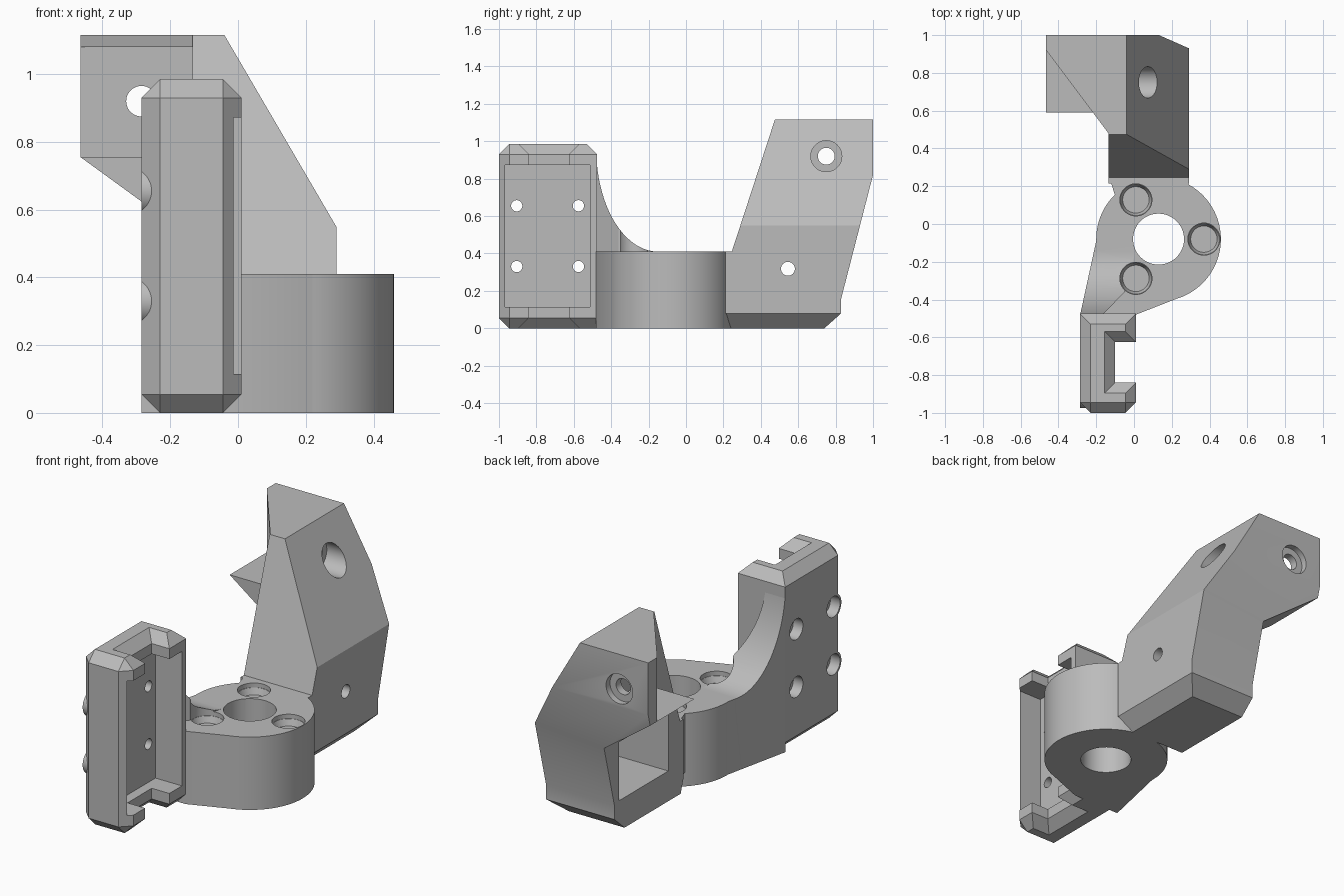
import bpy, bmesh, math
from mathutils import Vector

if "Cube" in bpy.data.objects:
    bpy.data.objects.remove(bpy.data.objects["Cube"], do_unlink=True)

GREY = (0.5, 0.5, 0.5, 1)
mat = bpy.data.materials.new("plain grey")
mat.use_nodes = True
mat.diffuse_color = GREY
mat.node_tree.nodes["Principled BSDF"].inputs["Base Color"].default_value = GREY


def to_object(name, bm):
    bmesh.ops.recalc_face_normals(bm, faces=bm.faces)
    mesh = bpy.data.meshes.new(name)
    bm.to_mesh(mesh)
    bm.free()
    mesh.materials.append(mat)
    obj = bpy.data.objects.new(name, mesh)
    bpy.context.collection.objects.link(obj)
    return obj


def loft(name, axis, ring_a, lo, ring_b, hi):
    """Solid between two matching outlines lying across the given axis."""
    place = {"x": lambda p, t: (t, p[0], p[1]),
             "y": lambda p, t: (p[0], t, p[1]),
             "z": lambda p, t: (p[0], p[1], t)}[axis]
    bm = bmesh.new()
    a = [bm.verts.new(place(p, lo)) for p in ring_a]
    b = [bm.verts.new(place(p, hi)) for p in ring_b]
    bm.faces.new(a)
    bm.faces.new(b)
    for i in range(len(a)):
        j = (i + 1) % len(a)
        bm.faces.new((a[i], a[j], b[j], b[i]))
    return to_object(name, bm)


def prism(name, axis, pts, lo, hi):
    return loft(name, axis, pts, lo, pts, hi)


def rect(u0, u1, v0, v1):
    return [(u0, v0), (u1, v0), (u1, v1), (u0, v1)]


def box(name, x0, x1, y0, y1, z0, z1):
    return prism(name, "z", rect(x0, x1, y0, y1), z0, z1)


def circle(u, v, r, n=48):
    return [(u + r * math.cos(math.tau * i / n), v + r * math.sin(math.tau * i / n))
            for i in range(n)]


def rod(name, axis, u, v, r, lo, hi):
    return prism(name, axis, circle(u, v, r), lo, hi)


def combine(obj, operation, *others):
    """Apply a boolean with each helper solid, then drop the helper."""
    for other in others:
        other.hide_render = True
        mod = obj.modifiers.new("boolean", "BOOLEAN")
        mod.operation, mod.solver, mod.object = operation, "EXACT", other
        bpy.context.view_layer.objects.active = obj
        bpy.ops.object.modifier_apply(modifier=mod.name)
        bpy.data.objects.remove(other, do_unlink=True)


def finish(obj):
    bpy.ops.object.select_all(action="DESELECT")
    obj.select_set(True)
    bpy.context.view_layer.objects.active = obj
    bpy.ops.object.shade_smooth_by_angle(angle=math.radians(25))


# Round hub with the low arm towards the clamp and the neck to the bracket
HX, HY, HUB_TOP = 0.13, -0.08, 0.41
hub = prism("hub", "z", circle(HX, HY, 0.33, 96), 0, HUB_TOP)
arm = prism("low_arm", "z", [(-0.285, -0.48), (0.01, -0.48), (0.22, -0.398),
                             (HX, HY), (-0.198, HY)], 0, HUB_TOP)
neck = prism("neck", "z", [(-0.135, 0.26), (-0.1, 0.15), (HX, HY),
                           (0.29, 0.215), (0.29, 0.26)], 0.08, HUB_TOP)

# Curved gusset sweeping up to the clamp
gusset = prism("gusset", "z", [(-0.285, -0.48), (-0.165, -0.48), (-0.05, -0.36),
                               (0.02, -0.1), (-0.198, HY)], 0, 1)
sweep = [(-0.15 - 0.33 * math.cos(t), 0.96 - 0.55 * math.sin(t))
         for t in [0.055 + (math.pi / 2 - 0.055) * i / 20 for i in range(21)]]
curve = prism("gusset_curve", "x",
              [(-0.5, 0), (-0.5, sweep[0][1])] + sweep + [(HY, HUB_TOP), (HY, 0)], -0.5, 0.5)
combine(gusset, "INTERSECT", curve)
combine(hub, "UNION", arm, neck, gusset)

# Bore and three stepped seats
combine(hub, "DIFFERENCE", rod("bore", "z", HX, HY, 0.135, -0.1, 1))
for k in range(3):
    a = math.tau * k / 3
    x, y = HX + 0.24 * math.cos(a), HY + 0.24 * math.sin(a)
    combine(hub, "DIFFERENCE",
            loft("seat", "z", circle(x, y, 0.07), 0.35, circle(x, y, 0.085), 0.39),
            rod("seat_top", "z", x, y, 0.085, 0.385, 1))
finish(hub)

# Clamp block, chamfered except along its back uprights and back lower edge
BACK = -0.475
clamp = box("clamp", -0.285, 0.01, -1, BACK, 0, 0.985)
bm = bmesh.new()
bm.from_mesh(clamp.data)
edges = []
for e in bm.edges:
    p, q = (v.co for v in e.verts)
    on_back = p.y > -0.5 and q.y > -0.5
    if not on_back or (p.z > 0.5 and q.z > 0.5):
        edges.append(e)
bmesh.ops.bevel(bm, geom=edges, offset=0.055, segments=1, affect="EDGES", profile=0.5)
bmesh.ops.recalc_face_normals(bm, faces=bm.faces)
bm.to_mesh(clamp.data)
bm.free()

# Screw bosses standing flush with the outer face
screws = [(y, z) for y in (-0.905, -0.575) for z in (0.33, 0.655)]
for y, z in screws:
    combine(clamp, "UNION", rod("boss", "x", y, z, 0.07, -0.285, -0.2))

# Slot with flared ends, wide inner pocket and screw holes
narrow, wide = rect(-0.10, 0.2, -0.84, -0.625), rect(-0.16, 0.2, -0.9, -0.565)
combine(clamp, "DIFFERENCE",
        prism("slot", "z", narrow, -0.1, 1.1),
        loft("upper_flare", "z", narrow, 0.93, wide, 0.99),
        loft("lower_flare", "z", wide, -0.005, narrow, 0.055),
        box("pocket", -0.155, 0.1, -0.968, -0.513, 0.115, 0.872))
for y, z in screws:
    combine(clamp, "DIFFERENCE",
            rod("screw_hole", "x", y, z, 0.03, -0.4, 0),
            rod("screw_seat", "x", y, z, 0.058, -0.4, -0.225))
finish(clamp)

# Bracket: front outline crossed with side outline
bracket = prism("bracket", "y", [(-0.465, 1.115), (-0.04, 1.115), (0.29, 0.55), (0.29, 0.08),
                                 (0.21, 0), (-0.135, 0), (-0.135, 0.515), (-0.465, 0.755)],
                0, 1.2)
side = prism("bracket_side", "x", [(0.215, 0.08), (0.215, HUB_TOP), (0.245, HUB_TOP),
                                   (0.475, 1.115), (1, 1.115), (1, 0.82), (0.83, 0.16),
                                   (0.83, 0.08), (0.74, 0), (0.24, 0)], -1, 1)
combine(bracket, "INTERSECT", side)

# Open corner under the roof, slanted roof edge, shelf front and lower recess
WALL = -0.135
combine(bracket, "DIFFERENCE",
        box("corner_space", -0.6, WALL, 0.1, 0.92, 0.755, 1.08),
        prism("roof_cut", "z", [(-0.6, 1.1), (-0.465, 0.92), (WALL, 0.48),
                                (WALL, 0.1), (-0.6, 0.1)], 1.07, 1.2),
        box("shelf_cut", -0.6, WALL, 0.1, 0.59, 0.3, 0.76),
        box("recess", -0.3, 0.2, 0.35, 0.79, 0.17, 0.5))

# Bracket holes
combine(bracket, "DIFFERENCE",
        rod("side_hole", "x", 0.75, 0.92, 0.045, -0.3, 0.5),
        rod("side_seat", "x", 0.75, 0.92, 0.083, -0.03, 0.5),
        rod("back_hole", "y", -0.285, 0.92, 0.045, 0.8, 1.1),
        rod("back_seat", "y", -0.285, 0.92, 0.083, 0.965, 1.1),
        rod("lower_hole", "x", 0.545, 0.318, 0.037, 0.1, 0.5))
finish(bracket)
